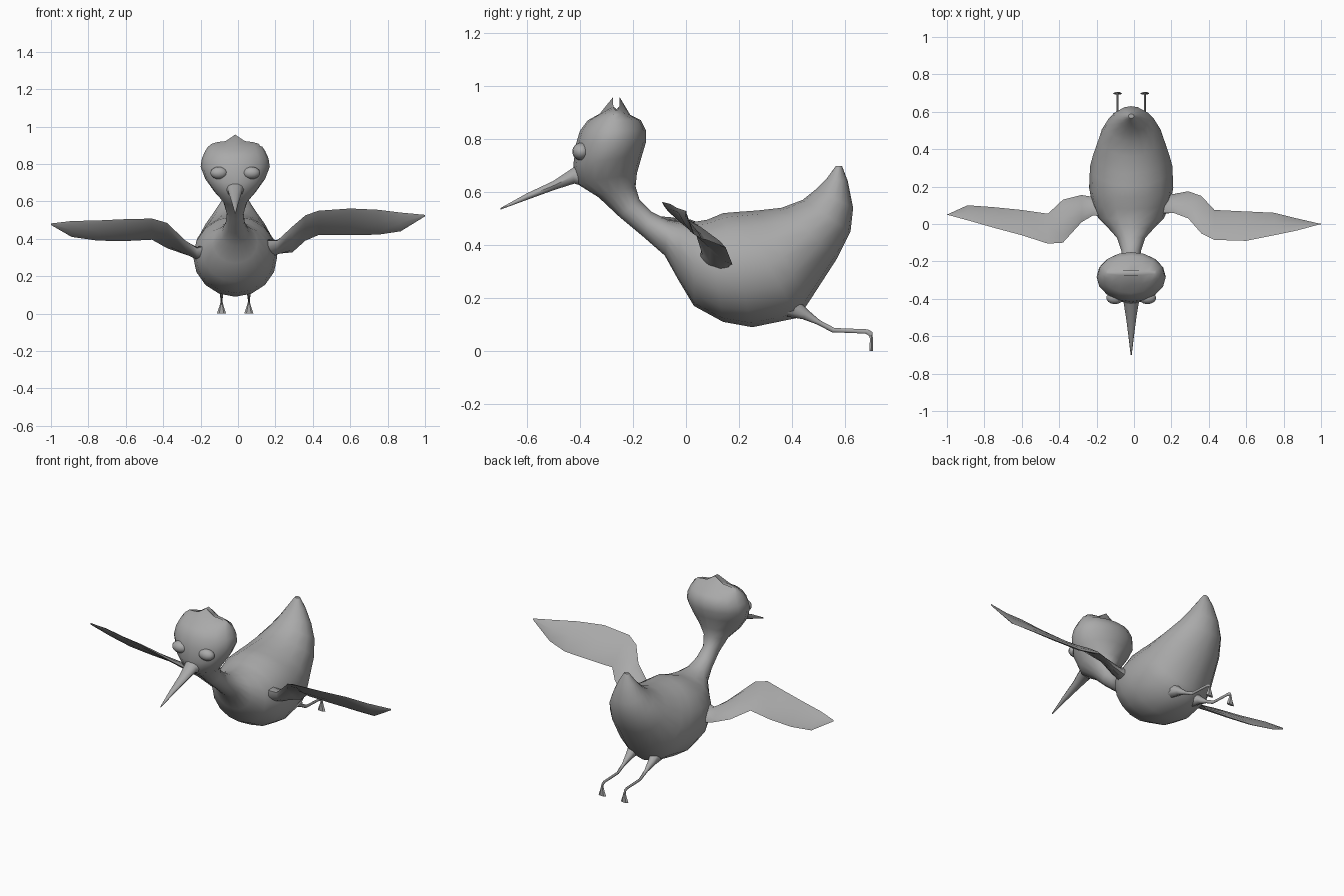
import bpy, bmesh, math
from mathutils import Vector

cube = bpy.data.objects.get("Cube")
if cube:
    bpy.data.objects.remove(cube, do_unlink=True)

MID = -0.015  # plane of symmetry of the body

grey = bpy.data.materials.new("plain_grey")
grey.use_nodes = True
grey.diffuse_color = (0.4, 0.4, 0.4, 1)
bsdf = next(n for n in grey.node_tree.nodes if n.type == 'BSDF_PRINCIPLED')
bsdf.inputs["Base Color"].default_value = grey.diffuse_color


def finish(name, bm, angle=50):
    """Turn a bmesh into a shaded object."""
    bmesh.ops.recalc_face_normals(bm, faces=bm.faces)
    mesh = bpy.data.meshes.new(name)
    bm.to_mesh(mesh)
    bm.free()
    mesh.materials.append(grey)
    obj = bpy.data.objects.new(name, mesh)
    bpy.context.collection.objects.link(obj)
    bpy.ops.object.select_all(action='DESELECT')
    obj.select_set(True)
    bpy.context.view_layer.objects.active = obj
    bpy.ops.object.shade_smooth_by_angle(angle=math.radians(angle))
    return obj


def loft(rings, sides):
    """Skin elliptical rings, each given as (centre, axis_u, axis_v)."""
    bm = bmesh.new()
    loops = []
    for centre, u, v in rings:
        turns = [math.tau * i / sides for i in range(sides)]
        loops.append([bm.verts.new(centre + u * math.cos(a) + v * math.sin(a))
                      for a in turns])
    for a, b in zip(loops, loops[1:]):
        for i in range(sides):
            j = (i + 1) % sides
            bm.faces.new((a[i], a[j], b[j], b[i]))
    bm.faces.new(loops[0])
    bm.faces.new(loops[-1])
    return bm, loops


def upright(sections, x=MID):
    """Rings from (upper y, upper z, lower y, lower z, half width)."""
    rings = []
    for y1, z1, y2, z2, w in sections:
        top, low = Vector((x, y1, z1)), Vector((x, y2, z2))
        rings.append(((top + low) / 2, Vector((w, 0, 0)), (top - low) / 2))
    return rings


# Body, neck and head in one skin, from the tail tip to the crown
body = [
    (.565, .698, .588, .698, .015), (.53, .65, .61, .64, .05),
    (.49, .61, .63, .54, .09), (.44, .57, .62, .45, .13),
    (.36, .54, .57, .35, .17), (.27, .53, .46, .18, .205),
    (.2, .525, .42, .125, .22), (.14, .52, .25, .09, .225),
    (.08, .495, .14, .11, .21), (.03, .487, .03, .17, .175),
    (-.02, .487, -.03, .27, .12), (-.07, .495, -.08, .36, .075),
    (-.13, .525, -.16, .43, .052), (-.175, .57, -.25, .505, .045),
    (-.19, .62, -.33, .58, .065), (-.185, .67, -.41, .63, .11),
    (-.165, .74, -.425, .7, .16), (-.15, .79, -.415, .78, .185),
    (-.15, .83, -.4, .83, .178), (-.17, .87, -.37, .87, .16),
    (-.21, .89, -.325, .895, .145), (-.25, .92, -.275, .92, .135)]
bm, loops = loft(upright(body), 16)
# Jagged crest along the crown
crest = [.895, .908, .917, .922, .957]
for i, vert in enumerate(loops[-1]):
    k = i % 8
    vert.co.z = crest[min(k, 8 - k)]
finish("body", bm)

# Beak
beak = [(-.38, .72, -.36, .61, .06), (-.43, .69, -.42, .63, .04),
        (-.5, .642, -.495, .607, .028), (-.6, .595, -.595, .571, .015),
        (-.7, .539, -.7, .533, .003)]
finish("beak", loft(upright(beak), 10)[0])

# Wings: (distance out, leading y, z, trailing y, z, half thickness)
left_wing = [(.13, .06, .39, .17, .29, .05), (.21, .06, .39, .16, .32, .028),
             (.29, .03, .465, .175, .327, .016), (.36, -.05, .525, .15, .39, .012),
             (.43, -.085, .55, .075, .42, .011), (.6, -.09, .562, .067, .42, .011),
             (.75, -.06, .555, .06, .422, .01), (.87, -.035, .54, .03, .44, .008),
             (1, 0, .528, 0, .52, .002)]
right_wing = [(.14, .05, .37, .16, .27, .05), (.22, .045, .35, .145, .295, .028),
              (.28, .01, .39, .155, .315, .018), (.38, -.1, .485, .13, .35, .012),
              (.46, -.105, .508, .055, .395, .011), (.6, -.06, .505, .075, .388, .011),
              (.75, -.02, .498, .09, .39, .01), (.89, .02, .495, .1, .41, .008),
              (1, .05, .482, .05, .474, .002)]
for name, side, stations in (("left_wing", 1, left_wing), ("right_wing", -1, right_wing)):
    rings = []
    for x, y1, z1, y2, z2, t in stations:
        lead, trail = Vector((side * x, y1, z1)), Vector((side * x, y2, z2))
        thick = Vector((0, .7, .7)) * t
        rings.append(((lead + trail) / 2, (lead - trail) / 2, thick))
    finish(name, loft(rings, 8)[0])

# Legs trailing behind, with small flared feet hanging down
leg = [(.4, .22, .38, .13, .04), (.46, .155, .44, .12, .022),
       (.505, .116, .495, .1, .01), (.56, .087, .55, .071, .006),
       (.685, .082, .675, .066, .005), (.703, .072, .69, .058, .005),
       (.704, .045, .694, .045, .005)]
foot = [(.694, .06, .704, .06, .006), (.692, .04, .706, .04, .011),
        (.69, 0, .706, 0, .025)]
for name, side in (("left", 1), ("right", -1)):
    x = MID + side * .073
    finish(name + "_leg", loft(upright(leg, x), 8)[0])
    finish(name + "_foot", loft(upright(foot, x), 6)[0], 35)

# Bulging eyes
for name, side in (("left_eye", 1), ("right_eye", -1)):
    bm = bmesh.new()
    bmesh.ops.create_uvsphere(bm, u_segments=14, v_segments=9, radius=1)
    bmesh.ops.scale(bm, verts=bm.verts, vec=(.047, .034, .033))
    bmesh.ops.translate(bm, verts=bm.verts, vec=(MID + side * .087, -.395, .752))
    finish(name, bm)
